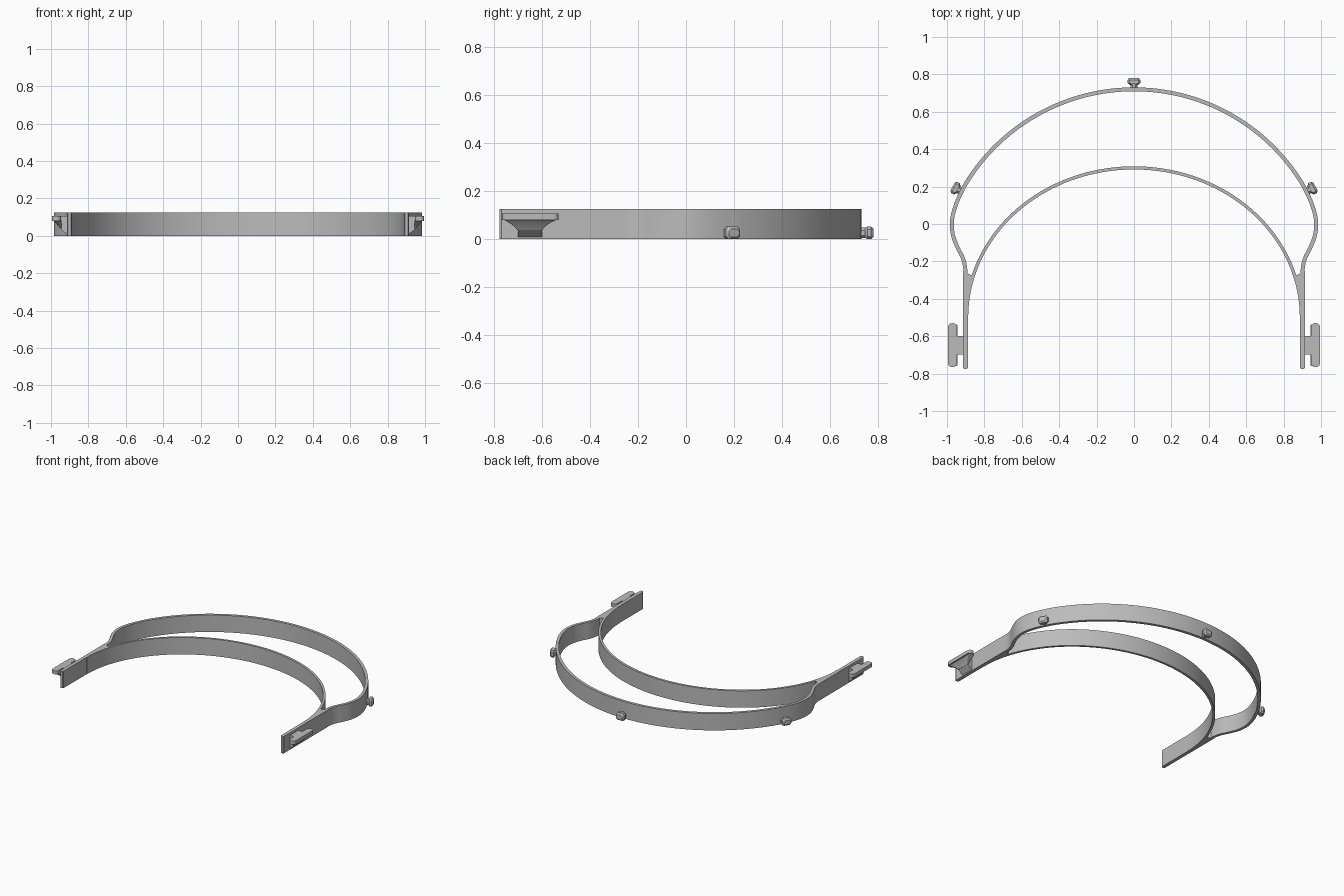
import bpy, bmesh, math
from mathutils import Vector, Matrix

if "Cube" in bpy.data.objects:
    bpy.data.objects.remove(bpy.data.objects["Cube"])

H = 0.125
grey = bpy.data.materials.new("grey plastic")
grey.diffuse_color = (0.5, 0.5, 0.5, 1)
grey.use_nodes = True
grey.node_tree.nodes["Principled BSDF"].inputs["Base Color"].default_value = grey.diffuse_color


def finish(name, bm, angle=30):
    bmesh.ops.recalc_face_normals(bm, faces=bm.faces)
    me = bpy.data.meshes.new(name)
    bm.to_mesh(me)
    bm.free()
    me.materials.append(grey)
    ob = bpy.data.objects.new(name, me)
    bpy.context.collection.objects.link(ob)
    bpy.ops.object.select_all(action='DESELECT')
    ob.select_set(True)
    bpy.context.view_layer.objects.active = ob
    bpy.ops.object.shade_smooth_by_angle(angle=math.radians(angle))
    return ob


def loft(bm, rings):
    """Skin a list of equal-length vertex rings and cap both ends."""
    vs = [[bm.verts.new(p) for p in r] for r in rings]
    n = len(vs[0])
    for a, b in zip(vs, vs[1:]):
        for i in range(n):
            bm.faces.new((a[i], a[(i + 1) % n], b[(i + 1) % n], b[i]))
    bm.faces.new(vs[0][::-1])
    bm.faces.new(vs[-1])


def band(name, path, t):
    """Upright strip of thickness t following a plan path."""
    bm = bmesh.new()
    rings = []
    for i, p in enumerate(path):
        d = (path[min(i + 1, len(path) - 1)] - path[max(i - 1, 0)]).normalized()
        n = Vector((-d.y, d.x)) * t / 2
        a, b = p + n, p - n
        rings.append([(a.x, a.y, 0), (b.x, b.y, 0), (b.x, b.y, H), (a.x, a.y, H)])
    loft(bm, rings)
    return finish(name, bm)


def spline(pts, steps=6):
    """Catmull-Rom samples through the points."""
    p = [Vector(q) for q in pts]
    p = [2 * p[0] - p[1]] + p + [2 * p[-1] - p[-2]]
    out = []
    for i in range(1, len(p) - 2):
        a, b, c, d = p[i - 1:i + 3]
        for k in range(steps):
            t = k / steps
            out.append(0.5 * (2 * b + (c - a) * t + (2 * a - 5 * b + 4 * c - d) * t * t
                              + (3 * b - a - 3 * c + d) * t ** 3))
    return out + [p[-2]]


def mirrored(half):
    """Extend a path from its apex on x = 0 to both sides."""
    return [Vector((-p.x, p.y)) for p in half[:0:-1]] + half


def rounded(x0, x1, y0, y1, r, z, seg=5):
    """Rounded rectangle ring at height z."""
    out = []
    for cx, cy, s in ((x1 - r, y1 - r, 0), (x0 + r, y1 - r, 90),
                      (x0 + r, y0 + r, 180), (x1 - r, y0 + r, 270)):
        for k in range(seg + 1):
            a = math.radians(s + 90 * k / seg)
            out.append((cx + r * math.cos(a), cy + r * math.sin(a), z))
    return out


# Inner forehead band: half ellipse
inner = [Vector((0.895 * math.sin(a), -0.5 + 0.8 * math.cos(a)))
         for a in (math.pi / 2 * k / 48 for k in range(49))]
band("inner_band", mirrored(inner), 0.017)

# Outer visor band: wide arc, then a bulge curving in to the stem
R, cy = 1.054, -0.334
end = math.asin(0.905 / R)
arc = [Vector((R * math.sin(end * k / 40), cy + R * math.cos(end * k / 40))) for k in range(40)]
bulge = spline([(0.905, 0.206), (0.945, 0.122), (0.968, 0.05), (0.974, -0.01), (0.965, -0.07),
                (0.941, -0.13), (0.916, -0.18), (0.903, -0.23), (0.901, -0.30)])
band("outer_band", mirrored(arc + bulge), 0.021)

for s, side in ((1, "right"), (-1, "left")):
    # Temple stem: straight outside, following the inner band inside
    edge = [(0.914, -0.25), (0.914, -0.768), (0.909, -0.775), (0.893, -0.775), (0.888, -0.768)]
    for k in range(9):
        y = -0.5 + 0.225 * k / 8
        edge.append((0.888 * math.sqrt(1 - ((y + 0.5) / 0.8) ** 2), y))
    edge += [(0.872, -0.272), (0.888, -0.264), (0.898, -0.25)]
    bm = bmesh.new()
    loft(bm, [[(s * x, y, z) for x, y in edge] for z in (0, H)])
    finish(side + "_stem", bm)

    # Clip bar: rounded plate
    bm = bmesh.new()
    rings = [rounded(0.947, 0.995, -0.765, -0.53, r, z)
             for r, z in ((0.022, 0.08), (0.022, 0.106))]
    loft(bm, [[(s * x, y, z) for x, y, z in r] for r in rings])
    finish(side + "_clip_bar", bm)

    # Flared support under the clip bar
    bm = bmesh.new()
    rings = [rounded(0.944, x, a, b, 0.003, z) for x, a, b, z in (
        (0.951, -0.702, -0.598, 0.038), (0.960, -0.712, -0.588, 0.051),
        (0.972, -0.732, -0.568, 0.066), (0.985, -0.758, -0.538, 0.081))]
    loft(bm, [[(s * x, y, z) for x, y, z in r] for r in rings])
    finish(side + "_clip_flare", bm)

    # Bridge joining the clip to the stem, cut diagonally below
    bm = bmesh.new()
    prof = [(0.91, 0.005), (0.95, 0.038), (0.95, 0.106), (0.91, 0.106)]
    loft(bm, [[(s * x, y, z) for x, z in prof] for y in (-0.698, -0.6)])
    finish(side + "_clip_bridge", bm)

# Visor pegs: a narrow neck and a chamfered head pointing outward
for name, pos, turn in (("back_peg", (0, 0.72), 0),
                        ("right_peg", (0.917, 0.172), -62), ("left_peg", (-0.917, 0.172), 62)):
    bm = bmesh.new()
    for rows in (((0.020, 0.004, 0.0), (0.020, 0.004, 0.03)),
                 ((0.022, 0.006, 0.024), (0.034, 0.0, 0.034),
                  (0.034, 0.0, 0.050), (0.025, 0.009, 0.060))):
        rings = []
        for w, m, d in rows:
            c = 0.011
            z0, z1 = m, 0.052 - m
            rings.append([(x, d, z) for x, z in (
                (-w + c, z0), (w - c, z0), (w, z0 + c), (w, z1 - c),
                (w - c, z1), (-w + c, z1), (-w, z1 - c), (-w, z0 + c))])
        loft(bm, rings)
    bm.transform(Matrix.Translation((*pos, 0)) @ Matrix.Rotation(math.radians(turn), 4, 'Z'))
    finish(name, bm)
